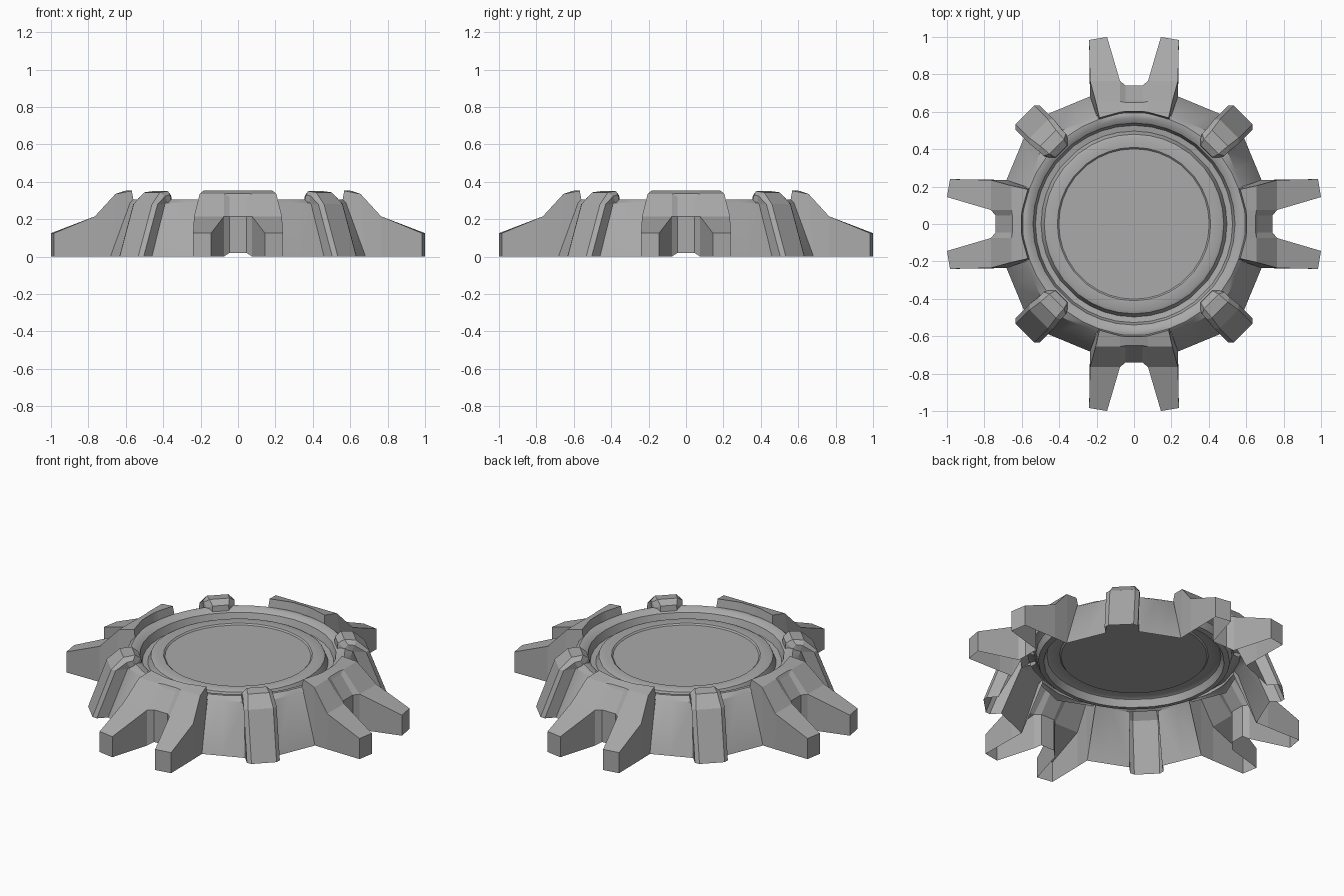
import bpy, bmesh, math
from mathutils import Matrix

cube = bpy.data.objects.get("Cube")
if cube:
    bpy.data.objects.remove(cube, do_unlink=True)

# Single plain grey
grey = bpy.data.materials.new("plain_grey")
grey.use_nodes = True
COLOUR = (0.4, 0.4, 0.4, 1)
grey.diffuse_color = COLOUR
grey.node_tree.nodes["Principled BSDF"].inputs["Base Color"].default_value = COLOUR


def finish(name, bm, turn=0):
    """Turn the mesh about z and make it an object."""
    bmesh.ops.remove_doubles(bm, verts=bm.verts, dist=0.0005)
    bmesh.ops.recalc_face_normals(bm, faces=bm.faces)
    bm.transform(Matrix.Rotation(turn, 4, "Z"))
    mesh = bpy.data.meshes.new(name)
    bm.to_mesh(mesh)
    bm.free()
    mesh.materials.append(grey)
    obj = bpy.data.objects.new(name, mesh)
    bpy.context.collection.objects.link(obj)
    return obj


def loft(bm, rows, closed=False, skip=lambda i, j: False):
    """Bridge neighbouring rows of points with quads."""
    grid = [[bm.verts.new(p) for p in row] for row in rows]
    for i in range(len(grid) - 1):
        n = len(grid[i])
        for j in range(n if closed else n - 1):
            if not skip(i, j):
                k = (j + 1) % n
                bm.faces.new((grid[i][j], grid[i][k], grid[i + 1][k], grid[i + 1][j]))
    return grid


# Dish: octagonal sloping wall, round grooved rim and raised disc
QUARTER = [0, 10, 19, 28, 38, 52, 62, 71, 80]
angles = [math.radians(a + 90 * q) for q in range(4) for a in QUARTER]


def octagon(a, apothem):
    return apothem / math.cos((a % (math.pi / 4)) - math.pi / 8)


def ring(radius, z, eight_sided=False):
    return [((octagon(a, radius) if eight_sided else radius) * math.cos(a),
             (octagon(a, radius) if eight_sided else radius) * math.sin(a), z)
            for a in angles]


bm = bmesh.new()
rows = [ring(0.72, 0, True), ring(0.61, 0.285, True)]
profile = [(0.59, 0.305), (0.565, 0.302), (0.54, 0.285), (0.527, 0.24), (0.497, 0.235),
           (0.48, 0.275), (0.465, 0.282), (0.41, 0.28), (0.402, 0.272)]
rows += [ring(r, z) for r, z in profile]
# the wall is open behind the legs and buttresses
grid = loft(bm, rows, True, lambda i, j: i == 0 and j % 9 in (0, 1, 4, 7, 8))
bm.faces.new(grid[-1])
dish = finish("dish", bm)
bpy.context.view_layer.objects.active = dish
dish.select_set(True)
bpy.ops.object.shade_smooth_by_angle(angle=math.radians(30))


def buttress_rows():
    """Outline points from the foot over the top to the inner end."""
    # radius, height, half width of the face, half width of the sides, setback
    stations = [(0.825, 0, 0.07, 0.092, 0.02), (0.72, 0.28, 0.07, 0.092, 0.02),
                (0.65, 0.343, 0.06, 0.085, 0.015), (0.585, 0.35, 0.055, 0.085, 0.015),
                (0.55, 0.325, 0.045, 0.075, 0.03), (0.545, 0.28, 0.045, 0.075, 0.03)]
    # where the sides meet the wall: half width, radius, height
    seams = [(0.091, 0.741, 0), (0.077, 0.628, 0.28), (0.085, 0.62, 0.29),
             (0.085, 0.6, 0.29), (0.075, 0.58, 0.29), (0.075, 0.575, 0.28)]
    for i, ((r, z, face, side, setback), seam) in enumerate(zip(stations, seams)):
        back = r - setback if i < 3 else r + setback
        low = z - 0.02 if 1 < i < 5 else z
        half = [(face, r, z), (side, back, low), seam]
        yield [(-x, y, h) for x, y, h in reversed(half)] + half


# Legs: hollow prongs from the tip up to the pad (inner x, outer x, y, top)
LEG = [(0.144, 0.24, 0.992, 0.125), (0.075, 0.235, 0.765, 0.215),
       (0.075, 0.205, 0.655, 0.335), (0.075, 0.185, 0.583, 0.352)]
# feet (outer x, inner y, outer y, height), following the wall
FEET = [(0.24, 1.0, 0.984, 0), (0.237, 0.765, 0.765, 0),
        (0.235, 0.68, 0.68, 0), (0.19, 0.587, 0.555, 0.28)]


def leg_rows(s):
    for (a, b, y, top), (fx, fa, fb, foot), skew in zip(LEG, FEET, (0.008, 0, 0, 0.015)):
        yield [(s * a, fa, foot), (s * a, y + skew, top),
               (s * b, y - skew, top), (s * fx, fb, foot)]


for n in range(4):
    turn = n * math.pi / 2
    # buttress on the diagonal
    bm = bmesh.new()
    loft(bm, list(buttress_rows()))
    finish("buttress_%d" % (n + 1), bm, turn + math.pi / 4)
    # pair of legs, open where the recessed panel closes them
    for s, side in ((-1, "a"), (1, "b")):
        bm = bmesh.new()
        grid = loft(bm, list(leg_rows(s)), False, lambda i, j: i > 0 and j == 0)
        bm.faces.new(grid[0])
        bm.faces.new(grid[-1])
        finish("leg_%d%s" % (n + 1, side), bm, turn)
    # recessed panel and pad joining the legs (y, height, side y, side height)
    bm = bmesh.new()
    path = [(0.74, 0.02, 0.765, 0), (0.74, 0.215, 0.765, 0.215),
            (0.66, 0.32, 0.655, 0.335), (0.65, 0.337, 0.655, 0.335),
            (0.602, 0.352, 0.598, 0.352), (0.591, 0.28, 0.587, 0.28)]
    loft(bm, [[(-0.075, edge, low), (-0.045, y, z), (0.045, y, z), (0.075, edge, low)]
              for y, z, edge, low in path])
    finish("pad_%d" % (n + 1), bm, turn)
